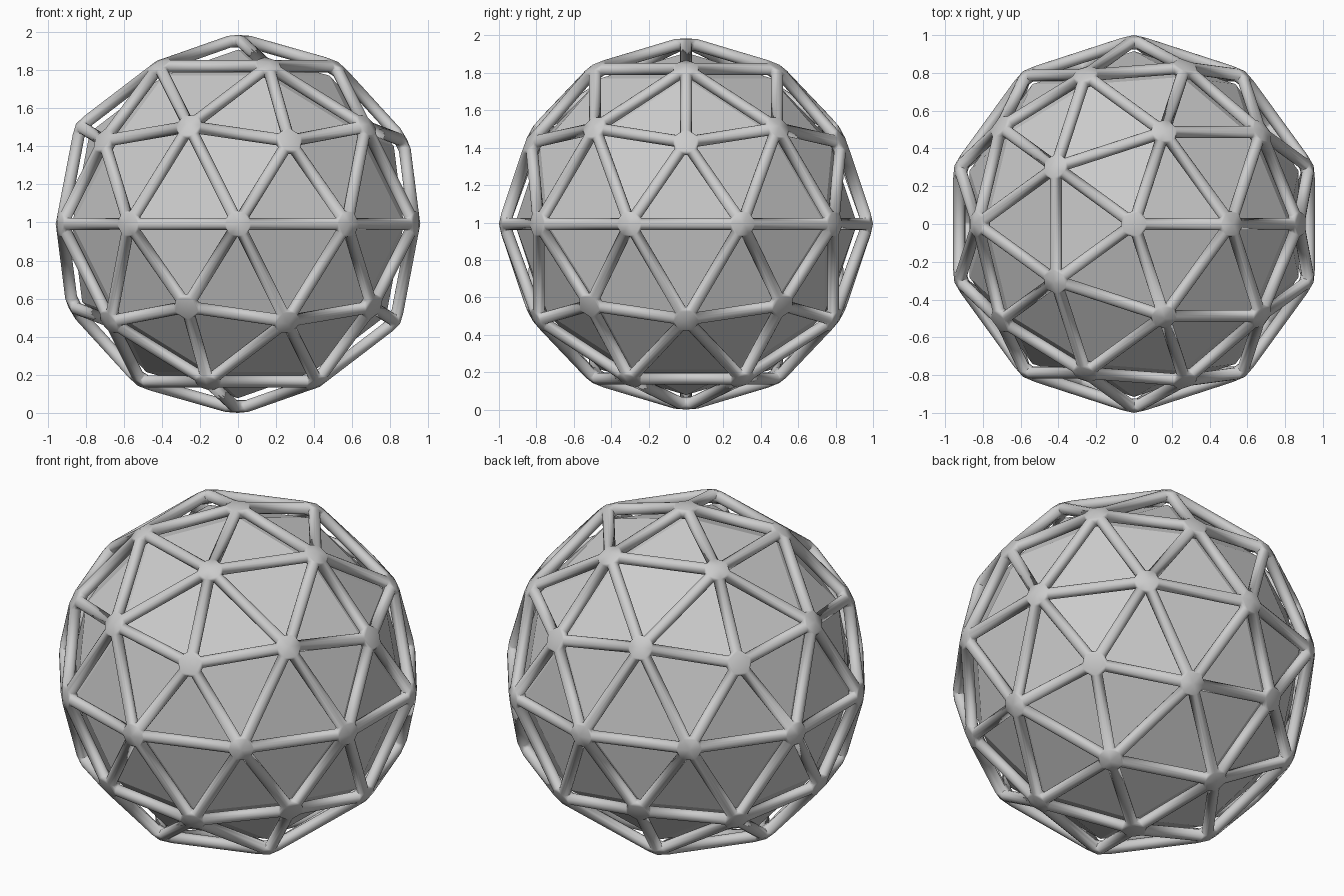
import bpy, bmesh, math

if "Cube" in bpy.data.objects:
    bpy.data.objects.remove(bpy.data.objects["Cube"])

R = 0.973        # radius through the frame's node centres
STRUT_R = 0.032  # strut radius
HUB = 0.06       # distance from node centre to where each strut starts
SHELL_R = 0.915  # radius of the inner faceted shell
SIDES = 16
CENTRE_Z = 0.9925


def add_object(name, bm):
    mesh = bpy.data.meshes.new(name)
    bm.to_mesh(mesh)
    bm.free()
    obj = bpy.data.objects.new(name, mesh)
    obj.location.z = CENTRE_Z
    bpy.context.collection.objects.link(obj)
    return obj


# Inner shell of flat triangular panels
shell = bmesh.new()
bmesh.ops.create_icosphere(shell, subdivisions=2, radius=SHELL_R)
add_object("panel_shell", shell)

# Layout for the lattice
layout = bmesh.new()
bmesh.ops.create_icosphere(layout, subdivisions=2, radius=R)
layout.verts.index_update()

frame = bmesh.new()
rings_at = {v.index: [] for v in layout.verts}

# Round struts along every edge
for e in layout.edges:
    a, b = e.verts
    along = (b.co - a.co).normalized()
    out = ((a.co + b.co) / 2).normalized()
    side = along.cross(out).normalized()
    rings = []
    for v, p in ((a, a.co + along * HUB), (b, b.co - along * HUB)):
        ring = []
        for i in range(SIDES):
            t = 2 * math.pi * i / SIDES
            ring.append(frame.verts.new(
                p + (out * math.cos(t) + side * math.sin(t)) * STRUT_R))
        rings.append(ring)
        rings_at[v.index].append(ring)
    for i in range(SIDES):
        j = (i + 1) % SIDES
        frame.faces.new((rings[0][i], rings[0][j], rings[1][j], rings[1][i]))

# Rounded hubs joining the strut ends at every node
for v in layout.verts:
    rings = rings_at[v.index]
    tip = frame.verts.new(v.co.normalized() * (1.0 if len(rings) == 6 else 0.9925))
    points = [tip] + [p for ring in rings for p in ring]
    bmesh.ops.convex_hull(frame, input=points, use_existing_faces=False)
    for ring in rings:
        ends = set(ring)
        caps = {f for p in ring for f in p.link_faces if set(f.verts) <= ends}
        bmesh.ops.delete(frame, geom=list(caps), context='FACES_ONLY')

bmesh.ops.recalc_face_normals(frame, faces=frame.faces[:])
for f in frame.faces:
    f.smooth = True
layout.free()
add_object("lattice_frame", frame)
